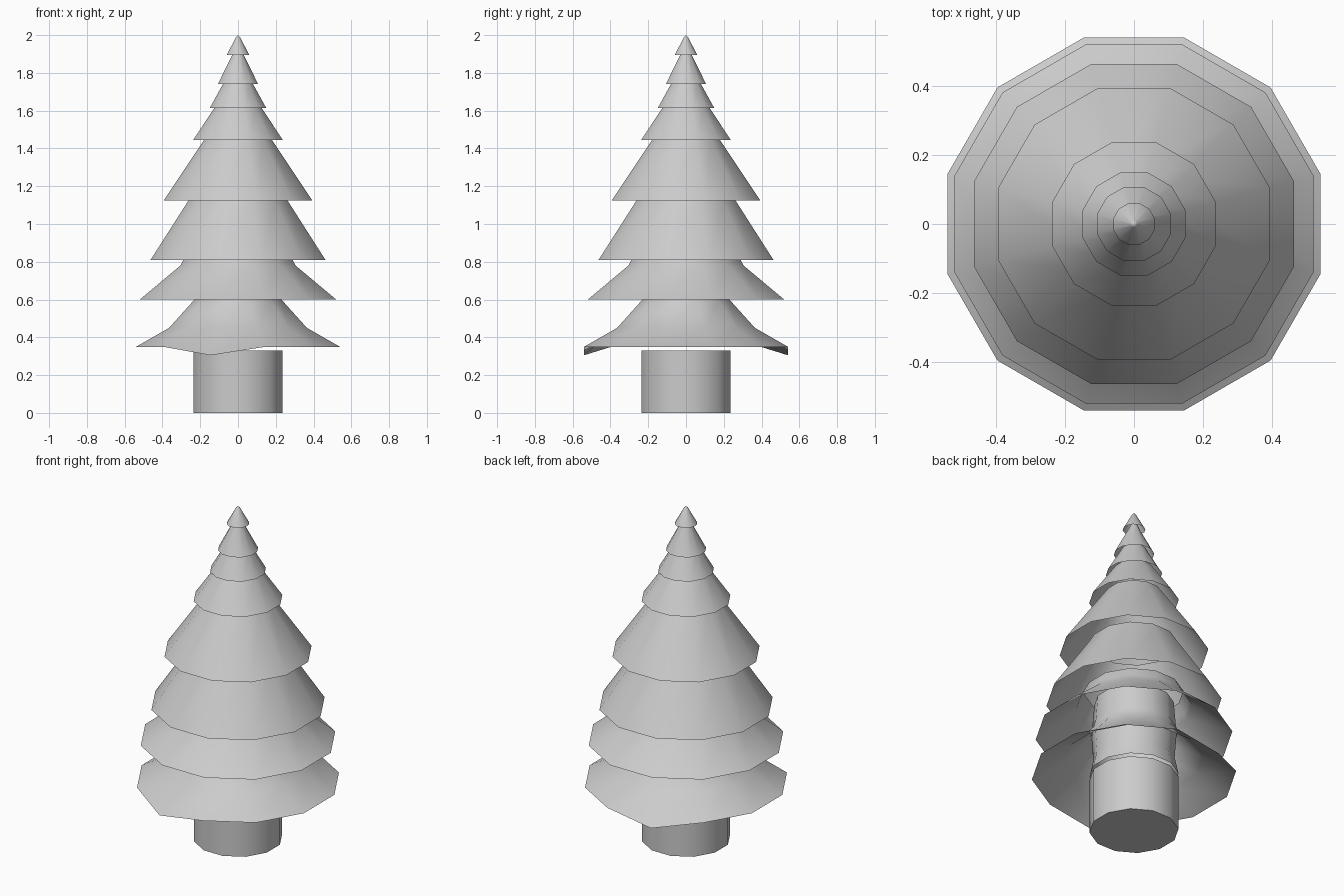
import bpy, bmesh, math

if "Cube" in bpy.data.objects:
    bpy.data.objects.remove(bpy.data.objects["Cube"])

SIDES = 12
K = 1 / math.cos(math.pi / SIDES)  # flat-side radius to corner radius


def revolve(name, profile, cap_bottom=False, drop=None):
    """Revolve (flat radius, z) points into a 12-sided shell; radius 0 makes a tip."""
    bm = bmesh.new()
    rings = []
    for r, z in profile:
        if r == 0:
            rings.append([bm.verts.new((0, 0, z))])
            continue
        ring = []
        for i in range(SIDES):
            a = math.radians(15 + 30 * i)
            ring.append(bm.verts.new((r * K * math.cos(a), r * K * math.sin(a), z)))
        rings.append(ring)
    for lo, hi in zip(rings, rings[1:]):
        for i in range(SIDES):
            j = (i + 1) % SIDES
            if len(hi) == 1:
                bm.faces.new((lo[i], lo[j], hi[0]))
            else:
                bm.faces.new((lo[i], lo[j], hi[j], hi[i]))
    if cap_bottom:
        bm.faces.new(rings[0][::-1])
    if drop:
        for i in drop:
            rings[0][i].co.z -= 0.045
    me = bpy.data.meshes.new(name)
    bm.to_mesh(me)
    bm.free()
    ob = bpy.data.objects.new(name, me)
    bpy.context.collection.objects.link(ob)
    bpy.context.view_layer.objects.active = ob
    ob.select_set(True)
    bpy.ops.object.shade_smooth_by_angle(angle=math.radians(40))
    ob.select_set(False)
    return ob


# Trunk, and its continuation hidden among the lower branches
revolve("trunk", [(0.235, 0), (0.235, 0.33)], cap_bottom=True)
revolve("upper_trunk", [(0.235, 0.35), (0.215, 0.45), (0.225, 0.6), (0.21, 0.8)])

# Branch tiers: open skirts, each top tucked inside the next one
tiers = [
    [(0.54, 0.35), (0.365, 0.45), (0.23, 0.60), (0.225, 0.64)],
    [(0.52, 0.60), (0.305, 0.78), (0.29, 0.81), (0.26, 0.87)],
    [(0.463, 0.81), (0.265, 1.12), (0.23, 1.18)],
    [(0.393, 1.125), (0.18, 1.445), (0.15, 1.49)],
    [(0.237, 1.445), (0.125, 1.615), (0.105, 1.645)],
    [(0.149, 1.615), (0.08, 1.74), (0.065, 1.77)],
    [(0.107, 1.74), (0.03, 1.895), (0.02, 1.92)],
    [(0.06, 1.895), (0.01, 1.99), (0, 2.0)],
]
for n, prof in enumerate(tiers):
    # two corners of the lowest skirt sag
    revolve(f"branch_tier_{n + 1}", prof, drop=(3, 8) if n == 0 else None)
